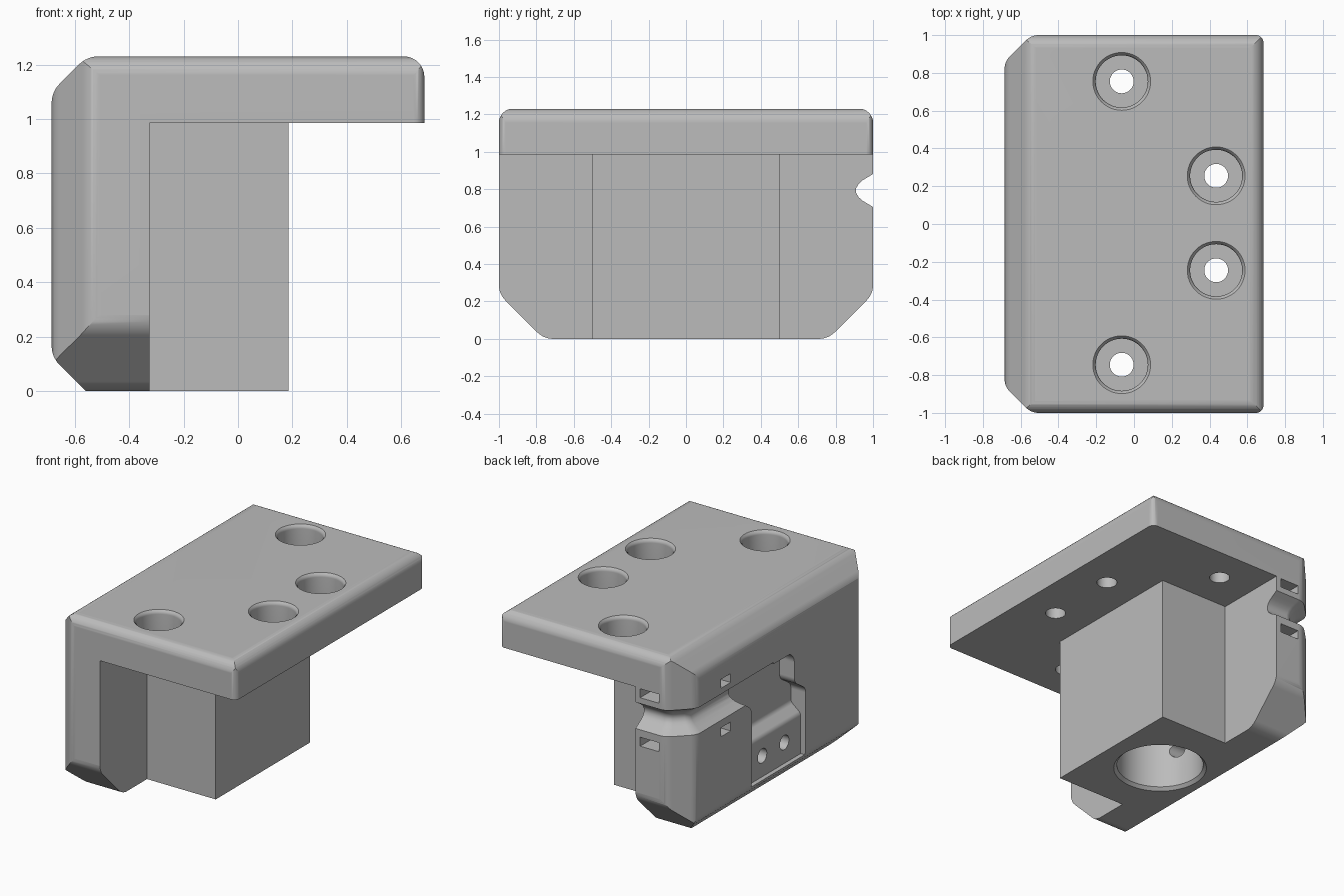
import bpy, bmesh, math
from mathutils import Vector

cube = bpy.data.objects.get("Cube")
if cube:
    bpy.data.objects.remove(cube)

grey = bpy.data.materials.new("plain_grey")
grey.use_nodes = True
grey.diffuse_color = (0.5, 0.5, 0.5, 1)
grey.node_tree.nodes["Principled BSDF"].inputs["Base Color"].default_value = (0.5, 0.5, 0.5, 1)


def finish(name, bm):
    bmesh.ops.recalc_face_normals(bm, faces=bm.faces)
    mesh = bpy.data.meshes.new(name)
    bm.to_mesh(mesh)
    bm.free()
    obj = bpy.data.objects.new(name, mesh)
    bpy.context.collection.objects.link(obj)
    return obj


def rounded(corners, steps=8):
    """Outline from (u, v, radius) corners, with true arcs."""
    out = []
    for i, (u, v, r) in enumerate(corners):
        p = Vector((u, v))
        if r == 0:
            out.append(p)
            continue
        a = (Vector(corners[i - 1][:2]) - p).normalized()
        b = (Vector(corners[(i + 1) % len(corners)][:2]) - p).normalized()
        half = a.angle(b) / 2
        centre = p + (a + b).normalized() * (r / math.sin(half))
        start = p + a * (r / math.tan(half)) - centre
        end = p + b * (r / math.tan(half)) - centre
        sweep = math.pi - 2 * half
        for k in range(steps + 1):
            t = k / steps
            w = (start * math.sin((1 - t) * sweep) + end * math.sin(t * sweep)) / math.sin(sweep)
            out.append(centre + w)
    return out


def prism(name, corners, axis, lo, hi):
    """Extrude an outline along an axis; the outline uses the other two axes in order."""
    place = {"x": lambda u, v, w: (w, u, v),
             "y": lambda u, v, w: (u, w, v),
             "z": lambda u, v, w: (u, v, w)}[axis]
    pts = rounded(corners)
    bm = bmesh.new()
    rings = [[bm.verts.new(place(p.x, p.y, w)) for p in pts] for w in (lo, hi)]
    bm.faces.new(rings[0])
    bm.faces.new(rings[1])
    n = len(pts)
    for i in range(n):
        j = (i + 1) % n
        bm.faces.new((rings[0][i], rings[0][j], rings[1][j], rings[1][i]))
    return finish(name, bm)


def box(name, x0, x1, y0, y1, z0, z1):
    return prism(name, [(x0, y0, 0), (x1, y0, 0), (x1, y1, 0), (x0, y1, 0)], "z", z0, z1)


def lathe(name, profile, centre, axis="z", sides=48):
    """Closed turned solid from (radius, height) pairs."""
    bm = bmesh.new()
    rings = []
    for r, h in profile:
        ring = []
        for k in range(sides):
            a = 2 * math.pi * k / sides
            c, s = r * math.cos(a), r * math.sin(a)
            off = (c, s, h) if axis == "z" else (h, c, s)
            ring.append(bm.verts.new(Vector(centre) + Vector(off)))
        rings.append(ring)
    for a, b in zip(rings, rings[1:]):
        for k in range(sides):
            m = (k + 1) % sides
            bm.faces.new((a[k], a[m], b[m], b[k]))
    bm.faces.new(rings[0])
    bm.faces.new(rings[-1])
    return finish(name, bm)


def combine(target, other, operation):
    mod = target.modifiers.new("combine", "BOOLEAN")
    mod.operation, mod.object, mod.solver = operation, other, "EXACT"
    bpy.context.view_layer.objects.active = target
    bpy.ops.object.modifier_apply(modifier=mod.name)
    bpy.data.objects.remove(other)


# Angled bracket: side outline trimmed by the end and plan outlines
bracket = prism("mounting_bracket", [
    (-0.685, 0.125, 0.1), (-0.485, -0.075, 0), (-0.325, -0.075, 0), (-0.325, 0.985, 0),
    (0.685, 0.985, 0), (0.685, 1.23, 0.075), (-0.555, 1.23, 0.1), (-0.685, 1.1, 0.1)],
    "y", -1.1, 1.1)
end_outline = prism("end_outline", [
    (-1.0005, 0.24, 0.12), (-0.76, 0, 0.12), (0.76, 0, 0.12), (1.0005, 0.24, 0.12),
    (1.0005, 1.2305, 0.075), (-1.0005, 1.2305, 0.075)], "x", -0.9, 0.9)
plan_outline = prism("plan_outline", [
    (-0.6855, -0.86, 0.1), (-0.545, -1, 0.1), (0.6855, -1, 0.04), (0.6855, 1, 0.04),
    (-0.545, 1, 0.1), (-0.6855, 0.86, 0.1)], "z", -0.2, 1.4)
combine(bracket, end_outline, "INTERSECT")
combine(bracket, plan_outline, "INTERSECT")

# Central holder block
combine(bracket, box("holder_block", -0.42, 0.185, -0.5, 0.5, 0, 1.08), "UNION")

# Bore in the underside, with a chamfered rim
combine(bracket, lathe("bore", [(0.31, -0.02), (0.29, 0), (0.27, 0.02), (0.27, 0.8)],
                       (-0.213, 0, 0), sides=64), "DIFFERENCE")

# Counterbored holes through the top plate
for x, y in ((-0.065, 0.755), (-0.065, -0.745), (0.435, 0.255), (0.435, -0.245)):
    hole = lathe("plate_hole", [(0.063, 0.9), (0.063, 1.08), (0.138, 1.08), (0.138, 1.205),
                                (0.143, 1.22), (0.153, 1.23), (0.173, 1.25)], (x, y, 0))
    combine(bracket, hole, "DIFFERENCE")

# Cable groove wrapping round the back corner
section = [(-0.08, 0.13), (0, 0.088), (0.03, 0.07), (0.055, 0.055), (0.078, 0.035), (0.09, 0.012)]
section += [(d, -h) for d, h in reversed(section)]
bm = bmesh.new()
rows = []
for d, h in section:
    m = d * math.tan(math.pi / 8)
    path = rounded([(-0.2, 1 - d, 0), (-0.545 + m, 1 - d, 0.1 - d * 0.4),
                    (-0.685 + d, 0.86 - m, 0.1 - d * 0.4), (-0.685 + d, 0.05, 0)])
    rows.append([bm.verts.new((p.x, p.y, 0.793 + h)) for p in path])
for a, b in zip(rows, rows[1:] + rows[:1]):
    for k in range(len(a) - 1):
        bm.faces.new((a[k], a[k + 1], b[k + 1], b[k]))
bm.faces.new([r[0] for r in rows])
bm.faces.new([r[-1] for r in rows])
combine(bracket, finish("cable_groove", bm), "DIFFERENCE")

# Recess in the outer wall: stepped in depth, flared at its lower half
recess = prism("recess", [
    (-0.8, 0.13, 0), (-0.648, 0.13, 0), (-0.648, 0.4, 0.04), (-0.575, 0.46, 0.04),
    (-0.575, 0.84, 0.04), (-0.8, 0.9, 0)], "y", -0.4, 0.5)
recess_outline = prism("recess_outline", [
    (-0.29, 0.05, 0), (0.28, 0.05, 0), (0.28, 0.66, 0.08), (0.4, 0.74, 0.08), (0.4, 0.874, 0),
    (-0.17, 0.874, 0.08), (-0.17, 0.66, 0.06), (-0.29, 0.58, 0.06)], "x", -0.9, -0.5)
combine(recess, recess_outline, "INTERSECT")
combine(bracket, recess, "DIFFERENCE")

# Set screw holes from the recess into the bore
for y in (-0.117, 0.117):
    screw = lathe("screw_hole", [(0.048, -0.8), (0.048, -0.36)], (0, y, 0.27), "x", 24)
    combine(bracket, screw, "DIFFERENCE")

# Strap tunnels above and below the groove
for z in (0.625, 0.95):
    strap = prism("strap_tunnel", [
        (-0.8, 0.505, 0), (-0.46, 0.505, 0), (-0.36, 0.62, 0), (-0.36, 1.1, 0),
        (-0.5, 1.1, 0), (-0.5, 0.61, 0), (-0.8, 0.61, 0)], "z", z - 0.03, z + 0.03)
    combine(bracket, strap, "DIFFERENCE")

# Colour and shading
bracket.data.materials.clear()
bracket.data.materials.append(grey)
for face in bracket.data.polygons:
    face.material_index = 0
bpy.ops.object.select_all(action="DESELECT")
bracket.select_set(True)
bpy.context.view_layer.objects.active = bracket
bpy.ops.object.shade_smooth_by_angle(angle=math.radians(30))
weighted = bracket.modifiers.new("even_shading", "WEIGHTED_NORMAL")
weighted.keep_sharp = True
